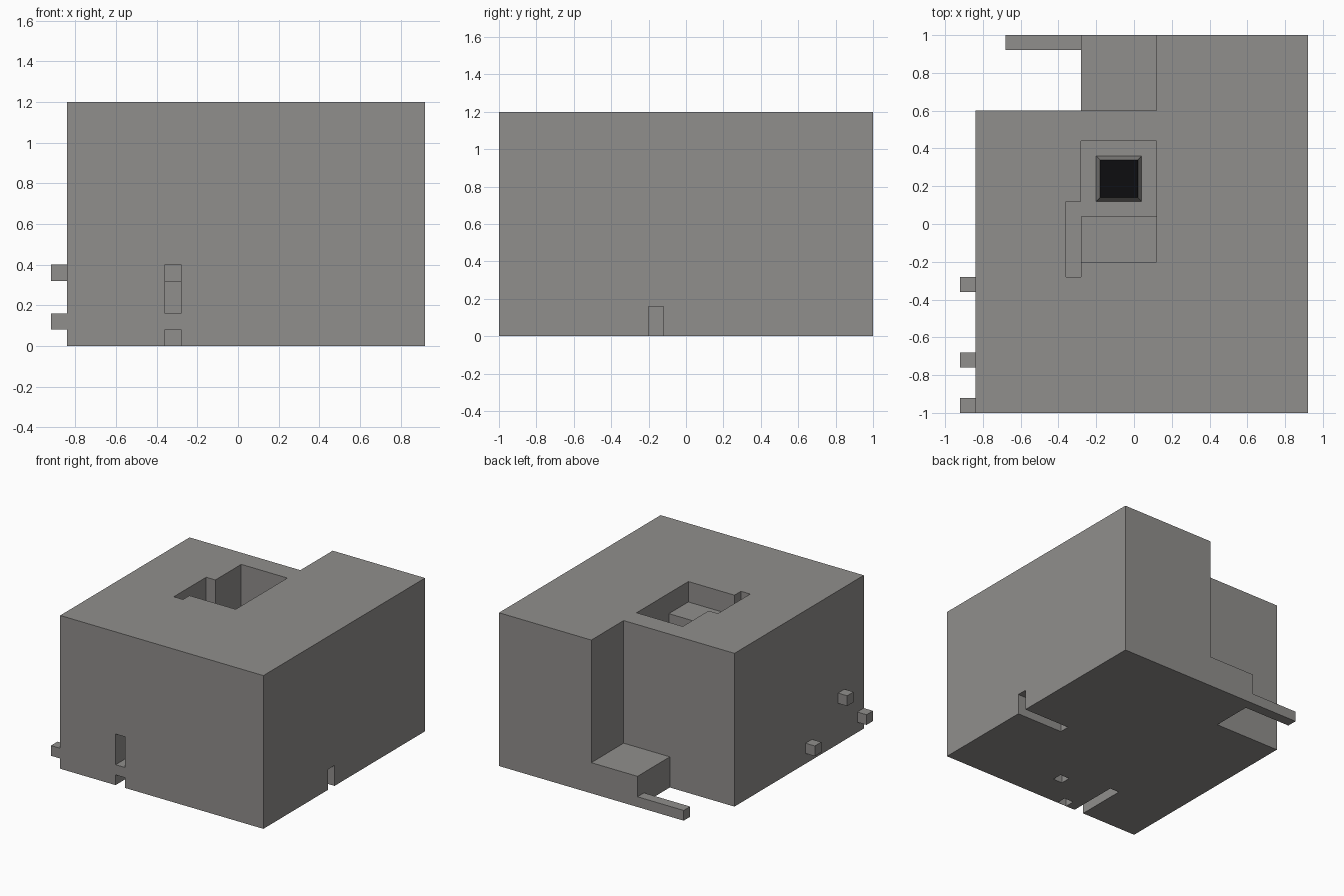
import bpy, bmesh

if "Cube" in bpy.data.objects:
    bpy.data.objects.remove(bpy.data.objects["Cube"])


def material(name, rgb):
    m = bpy.data.materials.new(name)
    m.diffuse_color = (*rgb, 1.0)
    m.use_nodes = True
    m.node_tree.nodes["Principled BSDF"].inputs["Base Color"].default_value = m.diffuse_color
    return m


STONE = material("stone_grey", (0.28, 0.272, 0.262))
BLACK = material("black", (0.004, 0.004, 0.005))


def box(name, x, y, z, taper=0.0):
    """Box from (min, max) ranges; taper pulls the top edges inward."""
    bm = bmesh.new()
    bmesh.ops.create_cube(bm, size=1.0)
    for v in bm.verts:
        s = [1 if c > 0 else 0 for c in v.co]
        t = taper * s[2]
        v.co = (x[s[0]] + (t if not s[0] else -t),
                y[s[1]] + (t if not s[1] else -t),
                z[s[2]])
    me = bpy.data.meshes.new(name)
    bm.to_mesh(me)
    bm.free()
    ob = bpy.data.objects.new(name, me)
    bpy.context.scene.collection.objects.link(ob)
    me.materials.append(STONE)
    return ob


def cut(target, x, y, z):
    """Subtract a box from the target and remove the cutter."""
    c = box("cutter", x, y, z)
    c.hide_render = True
    mod = target.modifiers.new("cut", 'BOOLEAN')
    mod.operation = 'DIFFERENCE'
    mod.solver = 'EXACT'
    mod.object = c
    bpy.context.view_layer.objects.active = target
    bpy.ops.object.modifier_apply(modifier=mod.name)
    bpy.data.objects.remove(c)


# Main block
body = box("main_block", (-0.84, 0.92), (-1, 1), (0, 1.2))

cuts = [
    ((-1.0, 0.12), (0.6, 1.1), (-0.1, 1.3)),         # missing back corner
    ((-0.28, 0.12), (0.04, 0.44), (0.72, 1.3)),      # deep part of top pit
    ((-0.28, 0.12), (-0.2, 0.05), (1.04, 1.3)),      # shelf part of top pit
    ((-0.36, -0.28), (-0.28, 0.12), (0.72, 1.3)),    # side slot of top pit
    ((-0.29, -0.27), (0.04, 0.12), (0.72, 1.3)),     # opens the slot to the pit
    ((-0.36, -0.28), (-1.1, -0.6), (-0.1, 0.08)),    # front floor channel
    ((-0.36, -0.28), (-1.1, -0.6), (0.16, 0.4)),     # front window
    ((-0.36, -0.28), (-0.7, -0.52), (0.32, 0.4)),    # deeper top of front window
    ((0.52, 1.0), (-0.2, -0.12), (-0.1, 0.16)),      # right floor channel
    ((0.04, 0.12), (-0.76, -0.68), (-0.1, 0.08)),    # underside holes
    ((-0.2, -0.12), (-0.998, -0.92), (-0.1, 0.08)),
]
for c in cuts:
    cut(body, *c)

# Back step and rail in the missing corner
box("back_step", (-0.28, 0.12), (0.6, 1), (0, 0.24))
box("back_rail", (-0.68, -0.28), (0.92, 1), (0, 0.08))

# Small pegs on the left side
for i, (y, z) in enumerate([(-0.36, 0.08), (-0.76, 0.32), (-1.0, 0.08)]):
    box(f"left_peg_{i + 1}", (-0.92, -0.84), (y, y + 0.08), (z, z + 0.08))

# Tapered plinth with a black top on the pit floor
plinth = box("pit_plinth", (-0.2, 0.04), (0.12, 0.36), (0.72, 0.8), taper=0.02)
plinth.data.materials.append(BLACK)
for p in plinth.data.polygons:
    if p.normal.z > 0.9:
        p.material_index = 1
